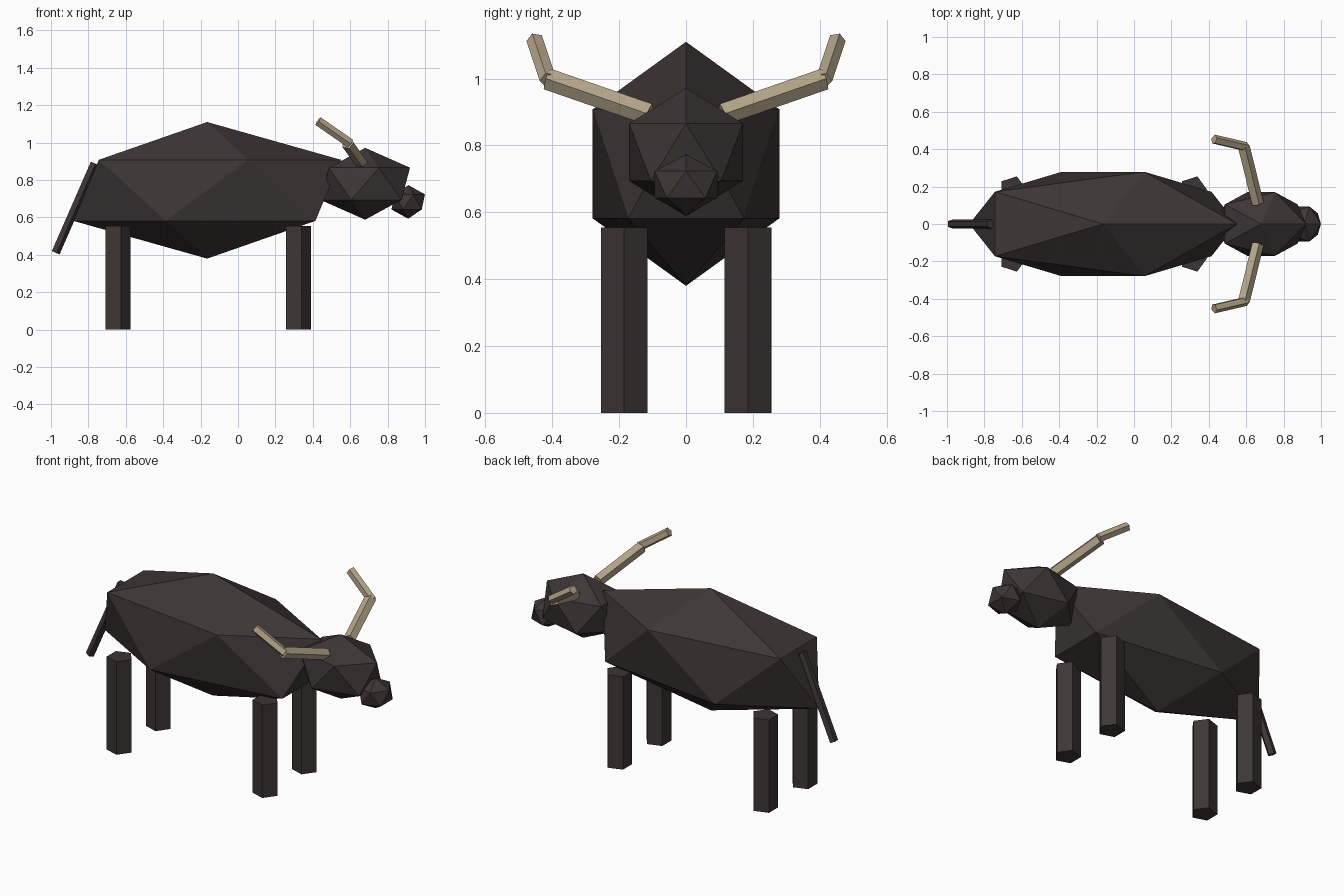
import bpy
from mathutils import Vector, Matrix

cube = bpy.data.objects.get("Cube")
if cube:
    bpy.data.objects.remove(cube, do_unlink=True)


def make_material(name, rgb):
    mat = bpy.data.materials.new(name)
    mat.use_nodes = True
    color = (*rgb, 1.0)
    mat.diffuse_color = color
    bsdf = next(n for n in mat.node_tree.nodes if n.type == "BSDF_PRINCIPLED")
    bsdf.inputs["Base Color"].default_value = color
    return mat


hide = make_material("dark_hide", (0.046, 0.037, 0.035))
bone = make_material("bone", (0.45, 0.37, 0.25))


def finish(name, mat):
    obj = bpy.context.object
    obj.name = obj.data.name = name
    obj.data.materials.append(mat)
    return obj


def blob(name, center, radii):
    """Faceted icosahedron stretched along each axis."""
    bpy.ops.mesh.primitive_ico_sphere_add(subdivisions=1, radius=1, location=center)
    bpy.context.object.scale = radii
    return finish(name, hide)


def rod(name, start, end, radius, mat, side):
    """Five-sided rod between two points, with one corner facing side."""
    start, end = Vector(start), Vector(end)
    axis = (end - start).normalized()
    corner = Vector(side)
    corner = (corner - axis * corner.dot(axis)).normalized()
    bpy.ops.mesh.primitive_cylinder_add(vertices=5, radius=radius, depth=(end - start).length)
    obj = finish(name, mat)
    # The primitive has its first corner on local +y
    turn = Matrix((corner.cross(axis), corner, axis)).transposed()
    obj.matrix_world = Matrix.Translation((start + end) / 2) @ turn.to_4x4()
    return obj


# Body, head and muzzle
blob("body", (-0.165, 0, 0.745), (0.80, 0.328, 0.365))
blob("head", (0.68, 0, 0.78), (0.268, 0.2, 0.192))
blob("muzzle", (0.91, 0, 0.683), (0.1, 0.11, 0.09))

# Tail
rod("tail", (-0.768, 0, 0.89), (-0.977, 0, 0.412), 0.025, hide, (1, 0, 0))

# Legs and two-part horns, mirrored across the long axis
for label, s in (("near", -1), ("far", 1)):
    for end, x in (("front", 0.316), ("hind", -0.649)):
        rod(f"{end}_leg_{label}", (x, s * 0.185, 0), (x, s * 0.185, 0.555),
            0.0736, hide, (1, 0, 0))
    rod(f"horn_base_{label}", (0.66, s * 0.11, 0.893), (0.585, s * 0.413, 0.998),
        0.034, bone, (1, 0, 0))
    rod(f"horn_tip_{label}", (0.6, s * 0.412, 0.996), (0.428, s * 0.452, 1.115),
        0.026, bone, (0, s, 0))
